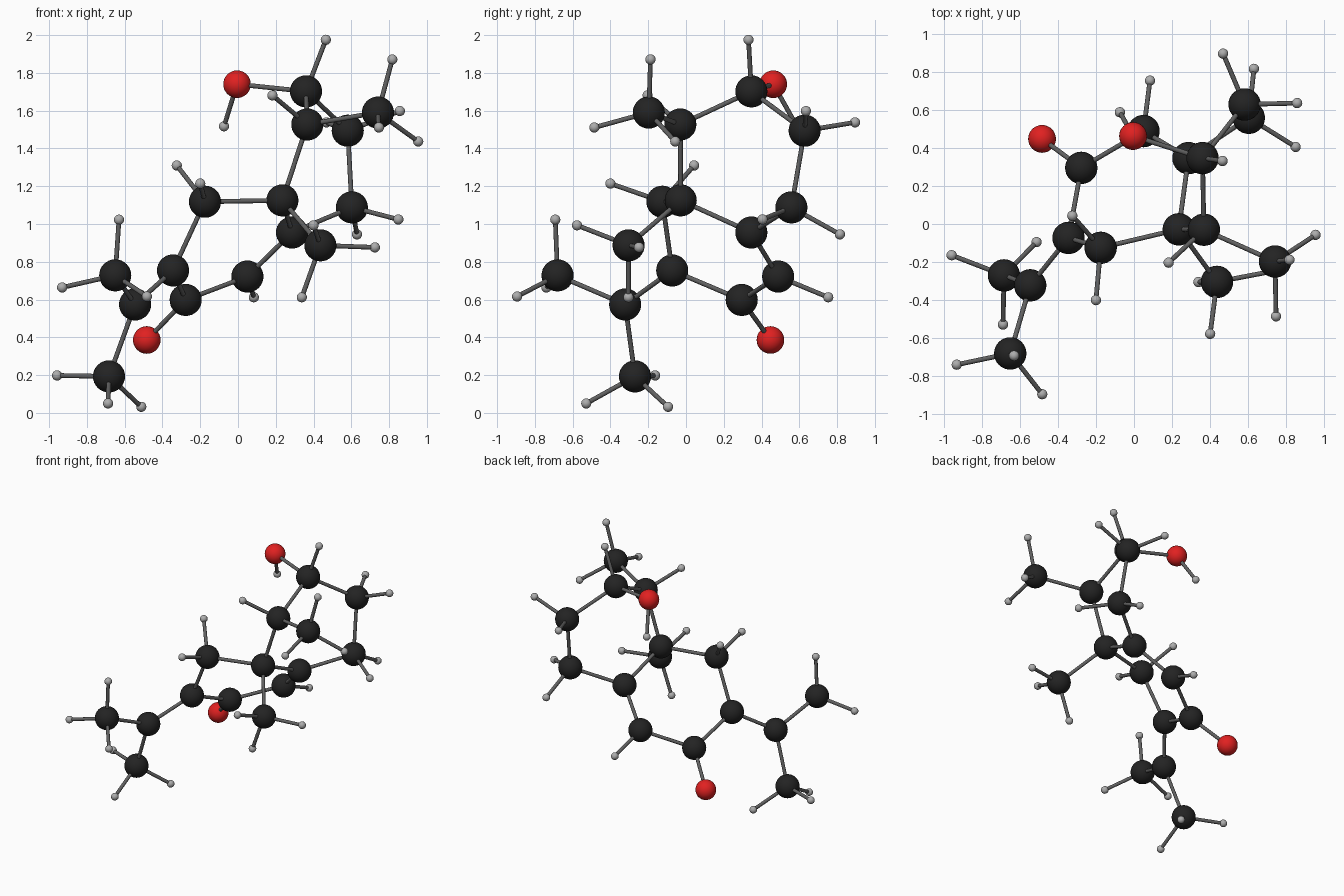
import bpy
from mathutils import Vector

if "Cube" in bpy.data.objects:
    bpy.data.objects.remove(bpy.data.objects["Cube"])


def material(name, rgb):
    m = bpy.data.materials.new(name)
    m.diffuse_color = (*rgb, 1)
    m.use_nodes = True
    m.node_tree.nodes["Principled BSDF"].inputs["Base Color"].default_value = m.diffuse_color
    return m


BLACK = material("carbon_black", (0.017, 0.017, 0.017))
RED = material("oxygen_red", (0.75, 0.015, 0.015))
PALE = material("hydrogen_pale", (0.42, 0.42, 0.42))
GREY = material("bond_grey", (0.12, 0.12, 0.12))

# heavy atoms: carbon skeleton
carbons = {
    "lower_methyl": (-0.683, -0.27, 0.193),
    "side_chain": (-0.545, -0.322, 0.574),
    "outer_methyl": (-0.65, -0.68, 0.728),
    "ring_left": (-0.344, -0.073, 0.754),
    "carbonyl": (-0.277, 0.295, 0.598),
    "ring_front": (-0.175, -0.125, 1.118),
    "ring_back": (0.05, 0.488, 0.722),
    "bridge_back": (0.286, 0.346, 0.955),
    "bridge_front": (0.235, -0.028, 1.125),
    "bridge_methyl": (0.436, -0.304, 0.887),
    "upper_ring_low": (0.603, 0.558, 1.088),
    "upper_ring_back": (0.581, 0.628, 1.494),
    "upper_ring_front": (0.367, -0.03, 1.527),
    "upper_ring_top": (0.36, 0.346, 1.702),
    "upper_methyl": (0.741, -0.197, 1.59),
}
oxygens = {
    "hydroxyl": (-0.005, 0.462, 1.74),
    "ketone": (-0.483, 0.447, 0.386),
}

# hydrogens grouped by the atom that carries them
hydrogens = {
    "lower_methyl": [(-0.958, -0.164, 0.198), (-0.688, -0.528, 0.05), (-0.512, -0.095, 0.032)],
    "outer_methyl": [(-0.63, -0.692, 1.023), (-0.931, -0.739, 0.664), (-0.482, -0.894, 0.616)],
    "ring_front": [(-0.324, 0.043, 1.31), (-0.2, -0.4, 1.214)],
    "ring_back": [(0.084, 0.753, 0.612)],
    "bridge_methyl": [(0.4, -0.577, 0.993), (0.725, -0.249, 0.876), (0.338, -0.305, 0.612)],
    "upper_methyl": [(0.817, -0.188, 1.871), (0.954, -0.057, 1.437), (0.746, -0.485, 1.511)],
    "upper_ring_front": [(0.182, -0.203, 1.681)],
    "upper_ring_top": [(0.465, 0.331, 1.975)],
    "hydroxyl": [(-0.074, 0.587, 1.517)],
    "upper_ring_back": [(0.857, 0.635, 1.598), (0.468, 0.895, 1.538)],
    "upper_ring_low": [(0.849, 0.405, 1.024), (0.63, 0.815, 0.945)],
}

bonds = [
    ("lower_methyl", "side_chain"), ("outer_methyl", "side_chain"),
    ("side_chain", "ring_left"), ("ring_left", "carbonyl"),
    ("ring_left", "ring_front"), ("carbonyl", "ketone"),
    ("carbonyl", "ring_back"), ("ring_back", "bridge_back"),
    ("bridge_back", "bridge_front"), ("bridge_front", "ring_front"),
    ("bridge_front", "bridge_methyl"), ("bridge_front", "upper_ring_front"),
    ("upper_ring_front", "upper_methyl"), ("upper_ring_front", "upper_ring_top"),
    ("upper_ring_top", "hydroxyl"), ("upper_ring_top", "upper_ring_back"),
    ("upper_ring_back", "upper_ring_low"), ("upper_ring_low", "bridge_back"),
]


def finish(name, mat):
    ob = bpy.context.object
    ob.name = name
    ob.data.materials.append(mat)
    bpy.ops.object.shade_smooth_by_angle()


def atom(name, pos, radius, mat, segments=32):
    bpy.ops.mesh.primitive_uv_sphere_add(
        segments=segments, ring_count=segments // 2, radius=radius, location=pos)
    finish(name, mat)


def bond(name, start, end):
    a, b = Vector(start), Vector(end)
    axis = b - a
    bpy.ops.mesh.primitive_cylinder_add(
        vertices=16, radius=0.0125, depth=axis.length, location=(a + b) / 2,
        rotation=axis.to_track_quat('Z', 'Y').to_euler())
    finish(name, GREY)


# carbon and oxygen balls
for name, pos in carbons.items():
    atom(name + "_carbon", pos, 0.085, BLACK)
for name, pos in oxygens.items():
    atom(name + "_oxygen", pos, 0.073, RED)

# skeleton sticks
heavy = {**carbons, **oxygens}
for a, b in bonds:
    bond(f"bond_{a}_{b}", heavy[a], heavy[b])

# hydrogen balls with their sticks
for parent, places in hydrogens.items():
    for i, pos in enumerate(places, 1):
        atom(f"{parent}_hydrogen_{i}", pos, 0.027, PALE, 20)
        bond(f"{parent}_hydrogen_bond_{i}", heavy[parent], pos)
